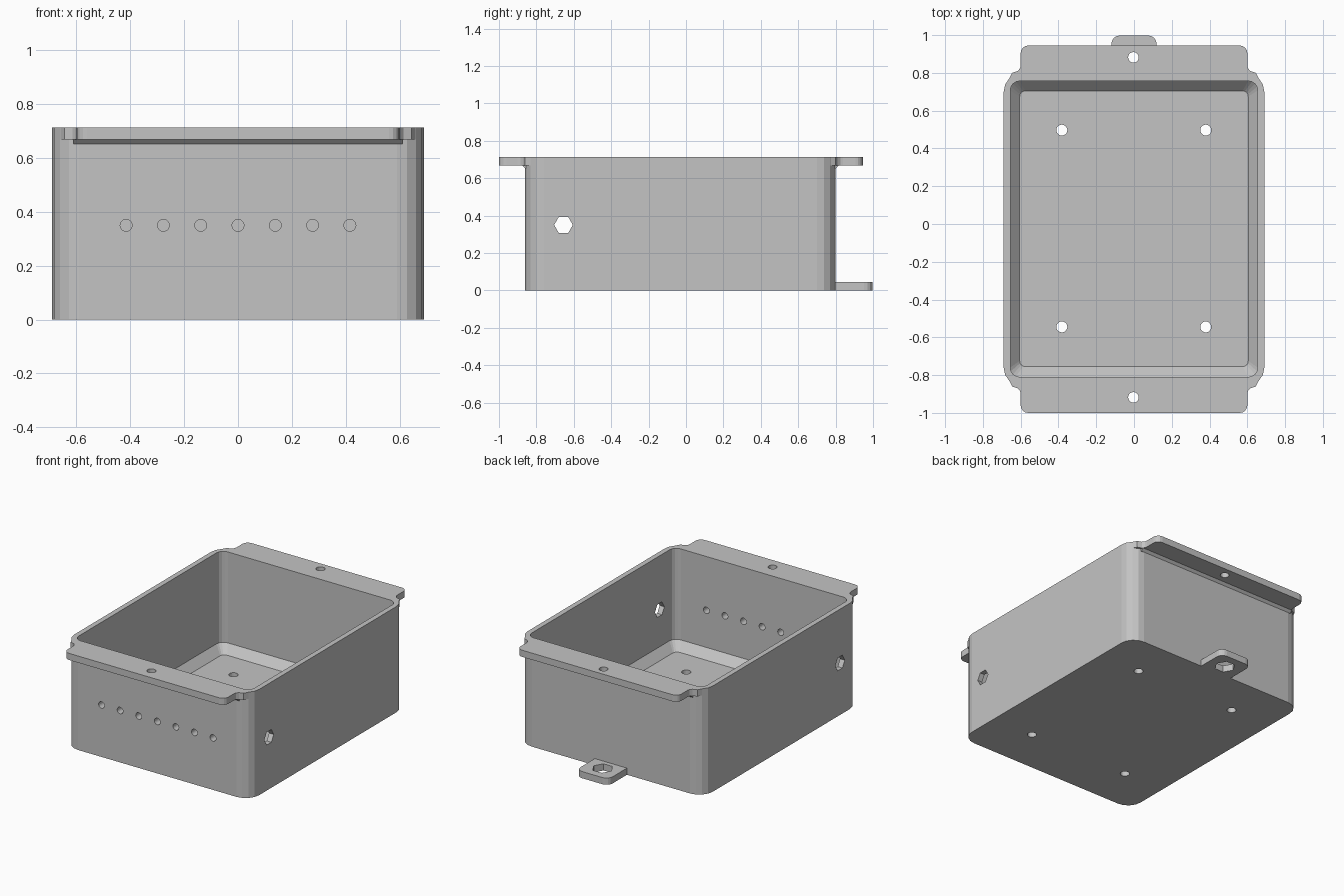
import bpy, bmesh, math
from mathutils import Vector

if "Cube" in bpy.data.objects:
    bpy.data.objects.remove(bpy.data.objects["Cube"])

grey = bpy.data.materials.new("plain_grey")
grey.diffuse_color = (0.55, 0.55, 0.55, 1)
grey.use_nodes = True
grey.node_tree.nodes["Principled BSDF"].inputs["Base Color"].default_value = grey.diffuse_color


def loft(name, rings):
    """Closed solid through matching rings of 3D points."""
    bm = bmesh.new()
    vs = [[bm.verts.new(p) for p in r] for r in rings]
    n = len(vs[0])
    bm.faces.new(vs[0])
    bm.faces.new(vs[-1])
    for a, b in zip(vs, vs[1:]):
        for i in range(n):
            j = (i + 1) % n
            bm.faces.new((a[i], a[j], b[j], b[i]))
    bmesh.ops.recalc_face_normals(bm, faces=bm.faces)
    me = bpy.data.meshes.new(name)
    bm.to_mesh(me)
    bm.free()
    me.materials.append(grey)
    ob = bpy.data.objects.new(name, me)
    bpy.context.collection.objects.link(ob)
    return ob


def rrect(x0, x1, y0, y1, r, seg, z):
    """Rounded rectangle at height z."""
    pts = []
    for cx, cy, a0 in ((x1 - r, y1 - r, 0), (x0 + r, y1 - r, 90),
                       (x0 + r, y0 + r, 180), (x1 - r, y0 + r, 270)):
        for i in range(seg + 1):
            a = math.radians(a0 + 90 * i / seg)
            pts.append((cx + r * math.cos(a), cy + r * math.sin(a), z))
    return pts


def pin(name, centre, r, axis, half, n):
    """Cylinder or hexagonal pin along one axis."""
    u, v = {'X': ((0, 1, 0), (0, 0, 1)), 'Y': ((1, 0, 0), (0, 0, 1)),
            'Z': ((1, 0, 0), (0, 1, 0))}[axis]
    u, v, c = Vector(u), Vector(v), Vector(centre)
    w = u.cross(v) * half
    ring = [c + u * r * math.cos(2 * math.pi * i / n) + v * r * math.sin(2 * math.pi * i / n)
            for i in range(n)]
    return loft(name, [[p - w for p in ring], [p + w for p in ring]])


def combine(target, other, op):
    m = target.modifiers.new(op.lower(), 'BOOLEAN')
    m.operation, m.object, m.solver = op, other, 'EXACT'
    bpy.context.view_layer.objects.active = target
    bpy.ops.object.modifier_apply(modifier=m.name)
    bpy.data.objects.remove(other)


H, FB, YF, YB = 0.713, 0.668, -0.86, 0.80

# outer body
box = loft("enclosure_box", [rrect(-0.69, 0.69, YF, YB, 0.1, 4, z) for z in (0, H)])

# top mounting flanges with flared roots and a small gusset beneath
for label, s, wall, tip in (("front", -1, YF, 1.0), ("back", 1, YB, 0.945)):
    w = abs(wall)
    half = [(0.64, w - 0.12), (0.66, w - 0.03), (0.645, w), (0.615, w + 0.01), (0.603, w + 0.025),
            (0.60, w + 0.04)]
    half += [(0.56 + 0.04 * math.cos(a), tip - 0.04 + 0.04 * math.sin(a))
             for a in (i * math.pi / 8 for i in range(5))]
    outline = half + [(-x, y) for x, y in reversed(half)]
    combine(box, loft(label + "_flange", [[(x, y * s, z) for x, y in outline] for z in (FB, H)]),
            'UNION')
    tri = [(w - 0.02, FB + 0.01), (w + 0.016, FB + 0.01), (w + 0.016, FB),
           (w, FB - 0.016), (w - 0.02, FB - 0.016)]
    combine(box, loft(label + "_gusset", [[(x, y * s, z) for y, z in tri] for x in (-0.61, 0.61)]),
            'UNION')

# lower hanging tab at the back
combine(box, loft("back_tab", [rrect(-0.12, 0.12, 0.72, 0.998, 0.045, 4, z) for z in (0, 0.045)]),
        'UNION')

# cavity with a chamfered floor edge
combine(box, loft("cavity", [rrect(-0.605, 0.605, -0.755, 0.705, 0.03, 4, 0.045),
                             rrect(-0.655, 0.655, -0.81, 0.757, 0.05, 4, 0.10),
                             rrect(-0.655, 0.655, -0.81, 0.757, 0.05, 4, 0.9)]), 'DIFFERENCE')

# floor, flange, tab, side and front holes
holes = [((x, y, 0.02), 0.029, 'Z', 0.1, 20) for x in (-0.382, 0.38) for y in (0.497, -0.545)]
holes += [((-0.003, y, 0.69), 0.028, 'Z', 0.1, 20) for y in (0.882, -0.918)]
holes += [((0, 0.888, 0.02), 0.066, 'Z', 0.1, 6)]
holes += [((x, -0.655, 0.35), 0.05, 'X', 0.1, 6) for x in (-0.68, 0.68)]
holes += [((i * 0.1385, -0.84, 0.35), 0.022, 'Y', 0.1, 20) for i in range(-3, 4)]
for h in holes:
    combine(box, pin("hole_cutter", *h), 'DIFFERENCE')
